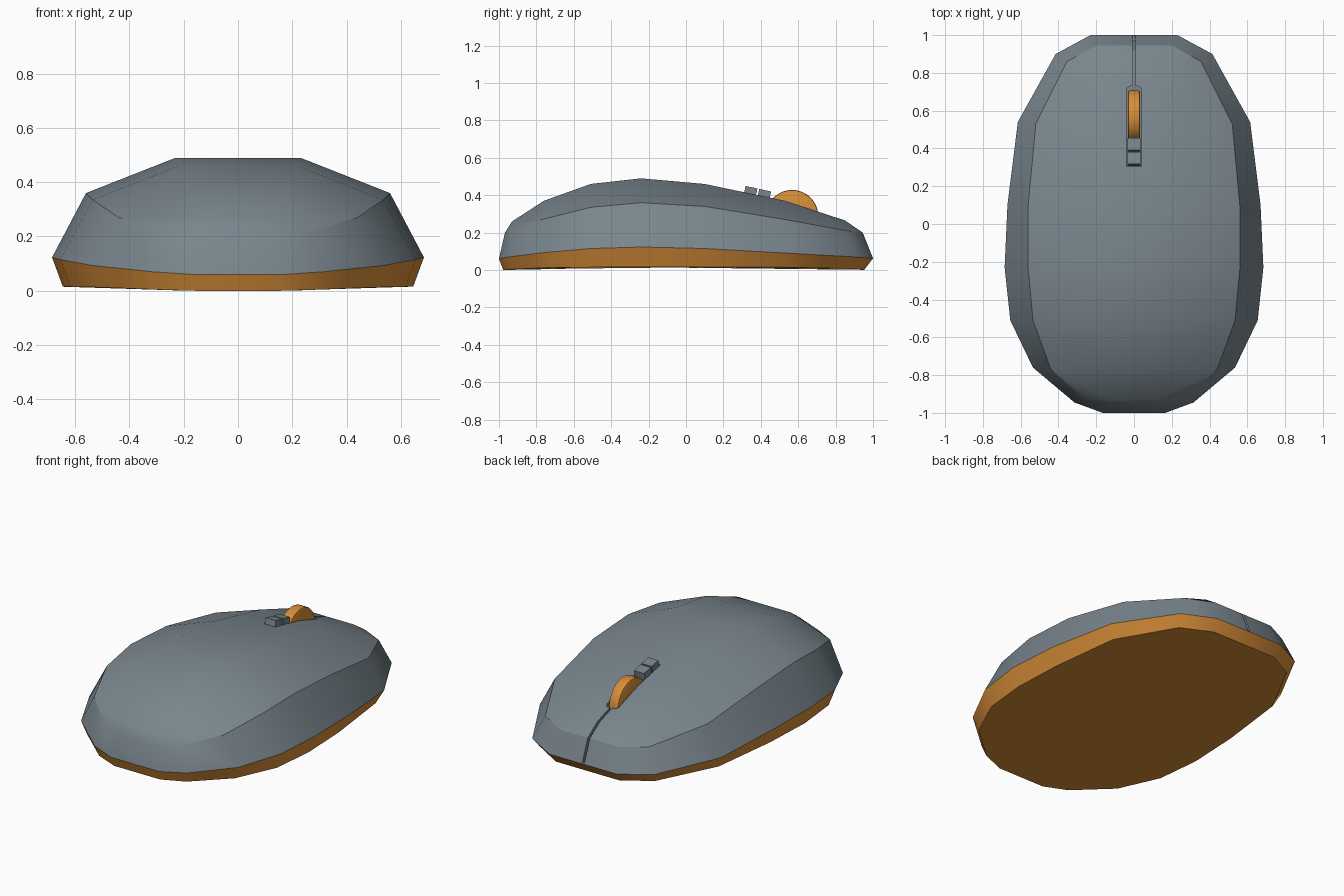
import bpy, bmesh, math
from mathutils import Matrix, Vector

if "Cube" in bpy.data.objects:
    bpy.data.objects.remove(bpy.data.objects["Cube"])


def material(name, rgb):
    m = bpy.data.materials.new(name)
    m.diffuse_color = (*rgb, 1)
    m.use_nodes = True
    m.node_tree.nodes["Principled BSDF"].inputs["Base Color"].default_value = m.diffuse_color
    return m


GREY = material("slate grey", (0.19, 0.235, 0.265))
ORANGE = material("orange", (0.68, 0.27, 0.04))


def make(name, bm, *mats):
    bmesh.ops.recalc_face_normals(bm, faces=bm.faces)
    me = bpy.data.meshes.new(name)
    bm.to_mesh(me)
    bm.free()
    for m in mats:
        me.materials.append(m)
    ob = bpy.data.objects.new(name, me)
    bpy.context.collection.objects.link(ob)
    return ob


def activate(ob):
    bpy.ops.object.select_all(action='DESELECT')
    ob.select_set(True)
    bpy.context.view_layer.objects.active = ob


def smooth(ob, degrees):
    activate(ob)
    bpy.ops.object.shade_smooth_by_angle(angle=math.radians(degrees))


# Half outlines of the shell, from front end to back end
waist = [(.23, 1, .062), (.415, .9, .07), (.615, .54, .09), (.67, .1, .115), (.685, -.23, .123),
         (.655, -.51, .115), (.535, -.76, .093), (.315, -.945, .07), (.165, -1, .06)]
ridge = [(.2, .945, .2), (.355, .86, .21), (.52, .53, .27), (.56, .1, .34), (.56, -.24, .36),
         (.535, -.51, .335), (.44, -.77, .27), (.26, -.925, .215), (.14, -.968, .2)]
crown = [(.19, .85, .265), (.215, .53, .37), (.23, .1, .46), (.23, -.24, .49),
         (.22, -.51, .46), (.18, -.76, .37), (.12, -.93, .26)]
foot = [(x * .942, y * .965 - .012, .015 * min(1, max(0, (x - .2) / .4))) for x, y, z in waist]

# Body: lofted rings with a coloured base band
bm = bmesh.new()


def ring(half):
    right = [bm.verts.new(p) for p in half]
    left = [bm.verts.new((-x, y, z)) for x, y, z in half]
    return right + left[::-1]


rf, rw, rr, rc = (ring(h) for h in (foot, waist, ridge, crown))
n = len(rf)
for lo, hi, mat in ((rf, rw, 1), (rw, rr, 0)):
    for i in range(n):
        j = (i + 1) % n
        bm.faces.new((lo[i], lo[j], hi[j], hi[i])).material_index = mat
bm.faces.new(rf).material_index = 1
for i in range(6):
    a, b = rc[i], rc[i + 1]
    c, d = rc[12 - i], rc[13 - i]
    bm.faces.new((a, b, c, d))
    bm.faces.new((rr[i + 1], rr[i + 2], b, a))
    bm.faces.new((rr[16 - i], rr[15 - i], c, d))
for e, s, q, e2, s2, q2 in ((0, 1, 0, 17, 16, 13), (8, 7, 6, 9, 10, 7)):
    bm.faces.new((rr[e], rr[s], rc[q]))
    bm.faces.new((rr[e2], rr[s2], rc[q2]))
    bm.faces.new((rr[e], rc[q], rc[q2], rr[e2]))
body = make("mouse_body", bm, GREY, ORANGE)

# Cutter: wheel slot with rounded front corners
bm = bmesh.new()
bmesh.ops.create_cube(bm, size=1, matrix=Matrix.Translation((0, .517, .45)) @ Matrix.Diagonal((.08, .426, .36, 1)))
edges = [e for e in bm.edges if all(v.co.y > .6 for v in e.verts)
         and abs(e.verts[0].co.z - e.verts[1].co.z) > .1]
bmesh.ops.bevel(bm, geom=edges, offset=.022, segments=4, profile=.5, affect='EDGES')
slot = make("slot_cutter", bm, GREY)

# Cutter: thin split between the two front buttons
bm = bmesh.new()
profile = [(.71, .6), (1.1, .6), (1.1, .068), (.97, .068), (.915, .185), (.83, .24), (.71, .28)]
face = bm.faces.new([bm.verts.new((-.007, y, z)) for y, z in profile])
ext = bmesh.ops.extrude_face_region(bm, geom=[face])
bmesh.ops.translate(bm, vec=(.014, 0, 0), verts=[g for g in ext["geom"] if isinstance(g, bmesh.types.BMVert)])
split = make("split_cutter", bm, GREY)

for cutter in (slot, split):
    cutter.hide_render = True
    mod = body.modifiers.new("cut", 'BOOLEAN')
    mod.operation, mod.solver, mod.object = 'DIFFERENCE', 'EXACT', cutter
    activate(body)
    bpy.ops.object.modifier_apply(modifier=mod.name)
    bpy.data.objects.remove(cutter)
smooth(body, 30)

# Scroll wheel
bm = bmesh.new()
bmesh.ops.create_cone(bm, cap_ends=True, segments=48, radius1=.14, radius2=.14, depth=.066,
                      matrix=Matrix.Translation((0, .567, .288)) @ Matrix.Rotation(math.pi / 2, 4, 'Y'))
rims = [e for e in bm.edges if abs(e.verts[0].co.x - e.verts[1].co.x) < .001]
bmesh.ops.bevel(bm, geom=rims, offset=.009, segments=2, profile=.5, affect='EDGES')
smooth(make("scroll_wheel", bm, ORANGE), 35)

# Two small buttons behind the wheel, tilted with the surface
for name, y, z in (("rear_small_button", .345, .418), ("front_small_button", .418, .402)):
    bm = bmesh.new()
    bmesh.ops.create_cube(bm, size=1, matrix=Matrix.Translation((0, y, z)) @ Matrix.Rotation(-.21, 4, 'X')
                          @ Matrix.Diagonal((.07, .065, .05, 1)))
    make(name, bm, GREY)
